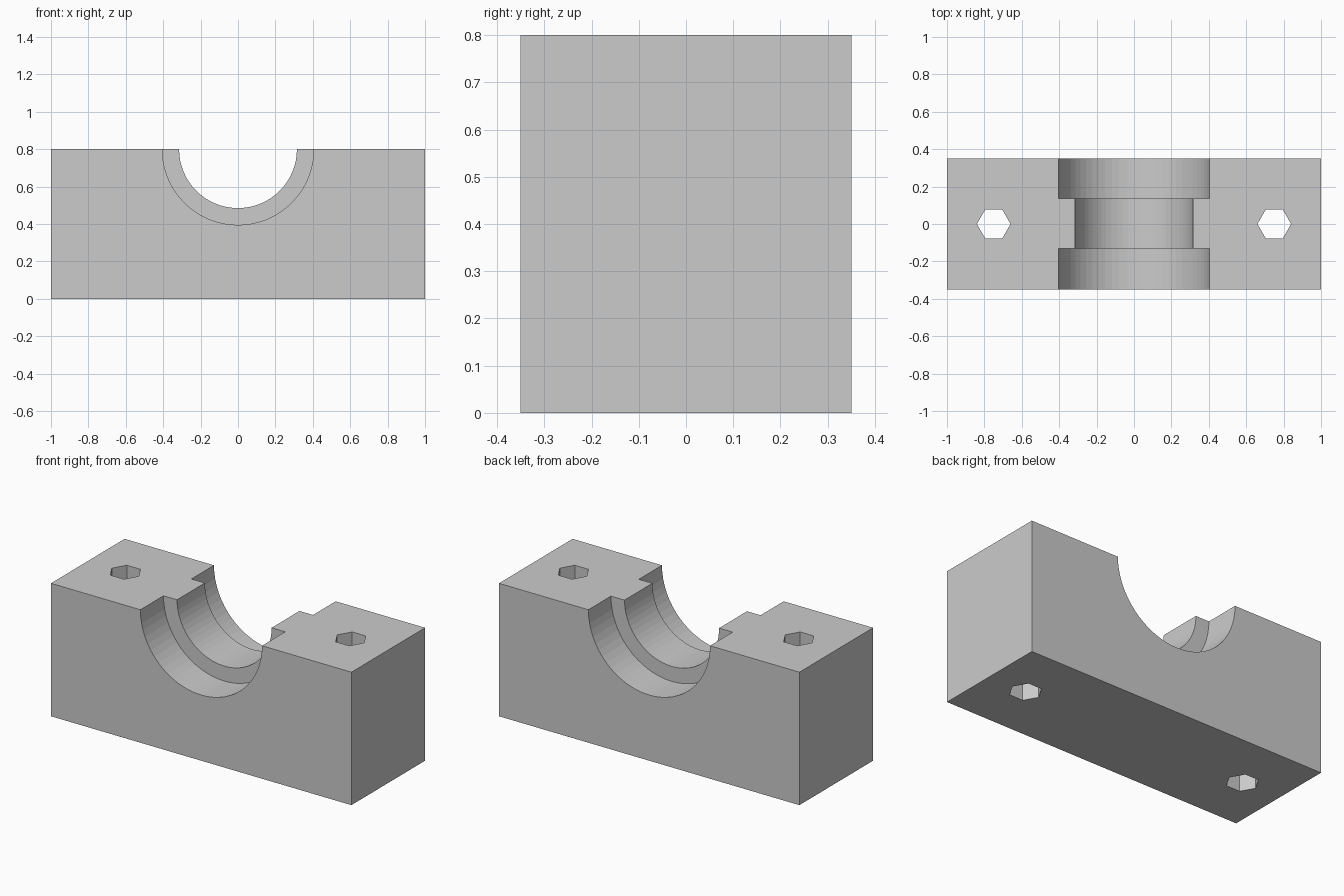
import bpy, bmesh, math

cube = bpy.data.objects.get("Cube")
if cube:
    bpy.data.objects.remove(cube, do_unlink=True)

LENGTH, DEPTH, HEIGHT = 2.0, 0.7, 0.8
BORE_R, RECESS_R, HOLE_R = 0.315, 0.405, 0.09
NECK_BACK, NECK_FRONT, HOLE_X = 0.135, -0.13, 0.75

grey = bpy.data.materials.new("plain grey")
grey.use_nodes = True
grey.diffuse_color = (0.6, 0.6, 0.6, 1)
grey.node_tree.nodes["Principled BSDF"].inputs["Base Color"].default_value = (0.6, 0.6, 0.6, 1)


def prism(name, points, offset):
    """Extrude a closed outline of 3D points along an offset."""
    bm = bmesh.new()
    face = bm.faces.new([bm.verts.new(p) for p in points])
    ext = bmesh.ops.extrude_face_region(bm, geom=[face])
    bmesh.ops.translate(bm, vec=offset, verts=[v for v in ext["geom"] if isinstance(v, bmesh.types.BMVert)])
    bmesh.ops.recalc_face_normals(bm, faces=bm.faces)
    mesh = bpy.data.meshes.new(name)
    bm.to_mesh(mesh)
    bm.free()
    mesh.materials.append(grey)
    obj = bpy.data.objects.new(name, mesh)
    bpy.context.collection.objects.link(obj)
    return obj


def circle(radius, sides):
    return [(radius * math.cos(2 * math.pi * i / sides), radius * math.sin(2 * math.pi * i / sides))
            for i in range(sides)]


def bore_cutter(name, radius, y0, y1):
    return prism(name, [(x, y0, HEIGHT + z) for x, z in circle(radius, 64)], (0, y1 - y0, 0))


# Solid block
x, y = LENGTH / 2, DEPTH / 2
block = prism("bearing_block", [(-x, -y, 0), (x, -y, 0), (x, y, 0), (-x, y, 0)], (0, 0, HEIGHT))

# Half-round bore, wider recesses at both ends, hexagonal bolt holes
cutters = [
    bore_cutter("bore_cutter", BORE_R, -y - 0.1, y + 0.1),
    bore_cutter("front_recess_cutter", RECESS_R, -y - 0.2, NECK_FRONT),
    bore_cutter("back_recess_cutter", RECESS_R, NECK_BACK, y + 0.2),
]
for side, hx in (("left", HOLE_X), ("right", -HOLE_X)):
    cutters.append(prism(side + "_bolt_hole_cutter",
                         [(hx + px, py, -0.1) for px, py in circle(HOLE_R, 6)], (0, 0, HEIGHT + 0.2)))

bpy.context.view_layer.objects.active = block
for cutter in cutters:
    mod = block.modifiers.new(cutter.name, "BOOLEAN")
    mod.operation, mod.solver, mod.object = "DIFFERENCE", "EXACT", cutter
    bpy.ops.object.modifier_apply(modifier=mod.name)
    bpy.data.objects.remove(cutter, do_unlink=True)
